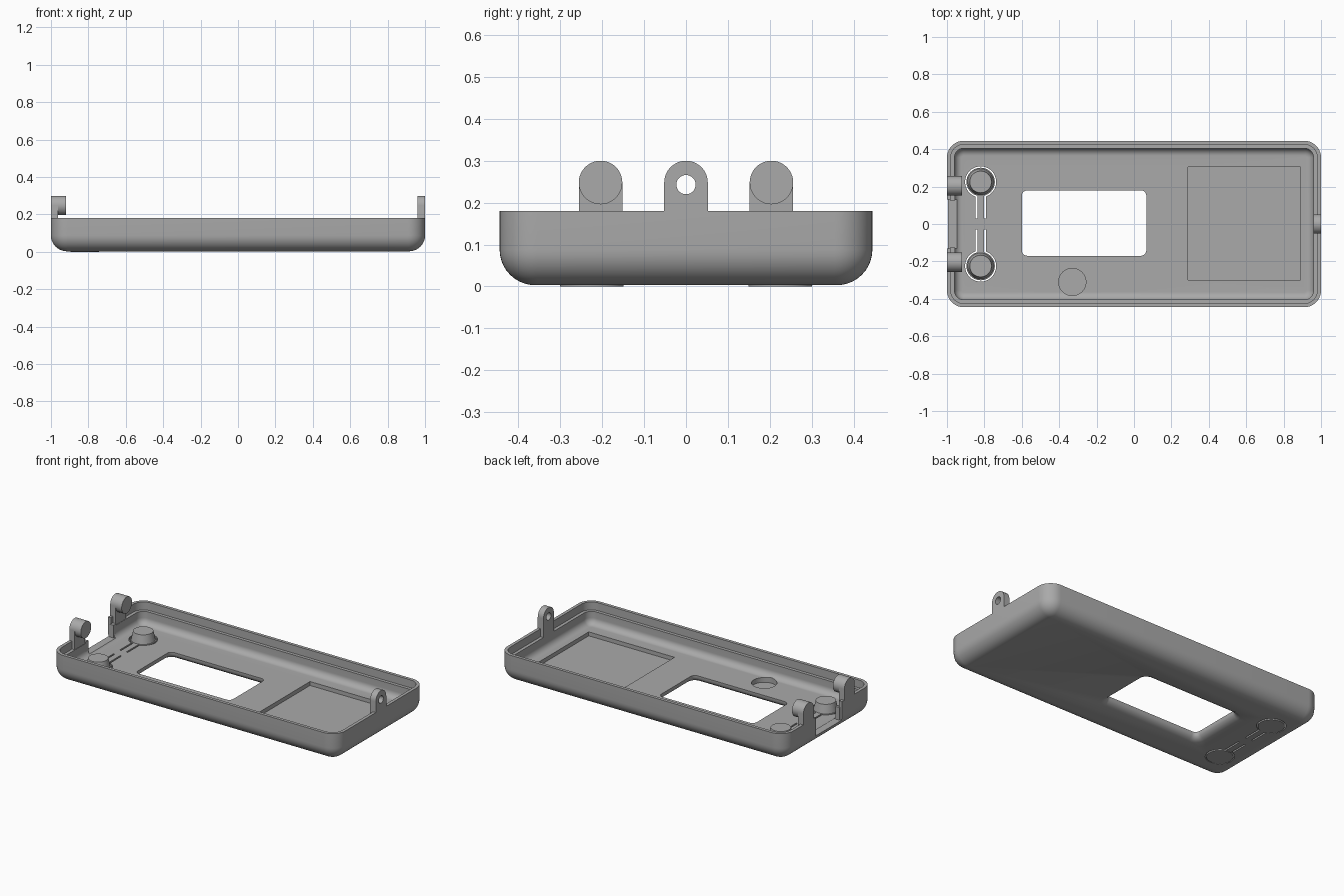
import bpy, bmesh
from math import sin, cos, pi, radians
from mathutils import Vector, Matrix

cube = bpy.data.objects.get("Cube")
if cube:
    bpy.data.objects.remove(cube, do_unlink=True)

grey = bpy.data.materials.new("matte_grey")
grey.use_nodes = True
grey.diffuse_color = (0.4, 0.4, 0.4, 1)
grey.node_tree.nodes["Principled BSDF"].inputs["Base Color"].default_value = (0.4, 0.4, 0.4, 1)

BASE, RIM, FLOOR = 0.003, 0.18, 0.05
HX, HY = 1.0, 0.445


def finish(name, bm):
    bmesh.ops.recalc_face_normals(bm, faces=bm.faces)
    mesh = bpy.data.meshes.new(name)
    bm.to_mesh(mesh)
    bm.free()
    ob = bpy.data.objects.new(name, mesh)
    bpy.context.collection.objects.link(ob)
    mesh.materials.append(grey)
    return ob


def rounded_rect(hx, hy, r, z, cx=0, cy=0, n=10):
    pts = []
    for k, (sx, sy) in enumerate([(1, 1), (-1, 1), (-1, -1), (1, -1)]):
        for i in range(n + 1):
            a = (k + i / n) * pi / 2
            pts.append(Vector((cx + sx * (hx - r) + r * cos(a),
                               cy + sy * (hy - r) + r * sin(a), z)))
    return pts


def loft(name, rings):
    """Skin a stack of equal rings and cap both ends."""
    bm = bmesh.new()
    loops = [[bm.verts.new(p) for p in ring] for ring in rings]
    for a, b in zip(loops, loops[1:]):
        for i in range(len(a)):
            j = (i + 1) % len(a)
            bm.faces.new((a[i], a[j], b[j], b[i]))
    bm.faces.new(loops[0])
    bm.faces.new(loops[-1])
    return finish(name, bm)


def box(name, x, y, z):
    bm = bmesh.new()
    mid = [(a + b) / 2 for a, b in (x, y, z)]
    size = [b - a for a, b in (x, y, z)]
    bmesh.ops.create_cube(bm, size=1, matrix=Matrix.Translation(mid) @ Matrix.Diagonal((*size, 1)))
    return finish(name, bm)


def disc(name, x, y, levels):
    """Round part from (radius, height) pairs."""
    return loft(name, [[Vector((x + r * cos(i * pi / 24), y + r * sin(i * pi / 24), z))
                        for i in range(48)] for r, z in levels])


def rod(name, x, y, z, r):
    """Cylinder along x."""
    return loft(name, [[Vector((px, y + r * cos(i * pi / 20), z + r * sin(i * pi / 20)))
                        for i in range(40)] for px in x])


def lug(name, x, y, z, r, foot):
    """Upright plate with a round top."""
    def outline(px):
        arc = [Vector((px, y + r * cos(i * pi / 20), z + r * sin(i * pi / 20))) for i in range(21)]
        return arc + [Vector((px, y - r, foot)), Vector((px, y + r, foot))]
    return loft(name, [outline(px) for px in x])


def boolean(ob, other, mode="DIFFERENCE"):
    mod = ob.modifiers.new(mode, "BOOLEAN")
    mod.operation, mod.solver, mod.object = mode, "EXACT", other
    bpy.context.view_layer.objects.active = ob
    bpy.ops.object.modifier_apply(modifier=mod.name)
    bpy.data.objects.remove(other, do_unlink=True)


def smooth(ob, angle=30):
    bpy.ops.object.select_all(action="DESELECT")
    ob.select_set(True)
    bpy.context.view_layer.objects.active = ob
    bpy.ops.object.shade_smooth_by_angle(angle=radians(angle))


# Tray profile as (inset, height): round bottom edge, rim, ledge, inner fillet
R, S = 0.085, 0.04
steps = [i * pi / 20 for i in range(11)]
profile = [(R * (1 - sin(a)), BASE + R * (1 - cos(a))) for a in steps]
profile += [(0, RIM), (0.02, RIM), (0.02, 0.13), (0.04, 0.13)]
profile += [(0.04 + S * (1 - cos(a)), FLOOR + S * (1 - sin(a))) for a in steps]
tray = loft("tray", [rounded_rect(HX - d, HY - d, max(0.09 - d, 0.005), z) for d, z in profile])

# Display window, flared toward the outside
WX, WY = -0.267, 0.005
flare = [(0.04, -0.01), (0.037, BASE), (0.018, 0.012), (0.006, 0.022), (0, 0.035), (0, 0.1)]
boolean(tray, loft("window_cut", [rounded_rect(0.333 + d, 0.175 + d, 0.03 + d, z, WX, WY)
                                  for d, z in flare]))

# Recesses in the floor, and the gap in the hinge end
boolean(tray, box("square_recess_cut", (0.29, 0.89), (-0.3, 0.305), (0.025, 0.1)))
boolean(tray, disc("round_recess_cut", -0.33, -0.31, [(0.073, 0.02), (0.073, 0.1)]))
boolean(tray, box("end_gap_cut", (-1.1, -0.945), (-0.13, 0.13), (0.06, 0.3)))

# Push buttons on sprung arms
BX = -0.82
for side, label in ((1, "back"), (-1, "front")):
    by = side * 0.225
    boolean(tray, disc("button_cut", BX, by, [(0.083, -0.05), (0.083, 0.1)]))
    for sx in (-1, 1):
        sl = BX + sx * 0.023
        ends = sorted((side * 0.03, side * 0.16))
        boolean(tray, box("slot_cut", (sl - 0.005, sl + 0.005), ends, (-0.05, 0.1)))
    button = disc(label + "_button", BX, by,
                  [(0.076, 0), (0.076, FLOOR), (0.07, FLOOR), (0.058, 0.105)])
    smooth(button)
    box(label + "_button_arm", (BX - 0.018, BX + 0.018),
        sorted((side * 0.13, side * 0.165)), (BASE, FLOOR))

    # Hinge post, inward pin and small stop beside the gap
    hy = side * 0.204
    smooth(lug(label + "_hinge_post", (-1, -0.962), hy, 0.248, 0.052, 0.1))
    smooth(rod(label + "_hinge_pin", (-0.999, -0.92), hy, 0.248, 0.052))
    box(label + "_hinge_stop", (-0.985, -0.958), sorted((side * 0.125, side * 0.152)), (0.06, 0.14))

smooth(tray)

# Latch lug with a pin hole on the other end
latch = lug("latch_lug", (0.96, 1), 0, 0.248, 0.052, 0.1)
boolean(latch, rod("latch_hole_cut", (0.9, 1.1), 0, 0.243, 0.023))
smooth(latch)
